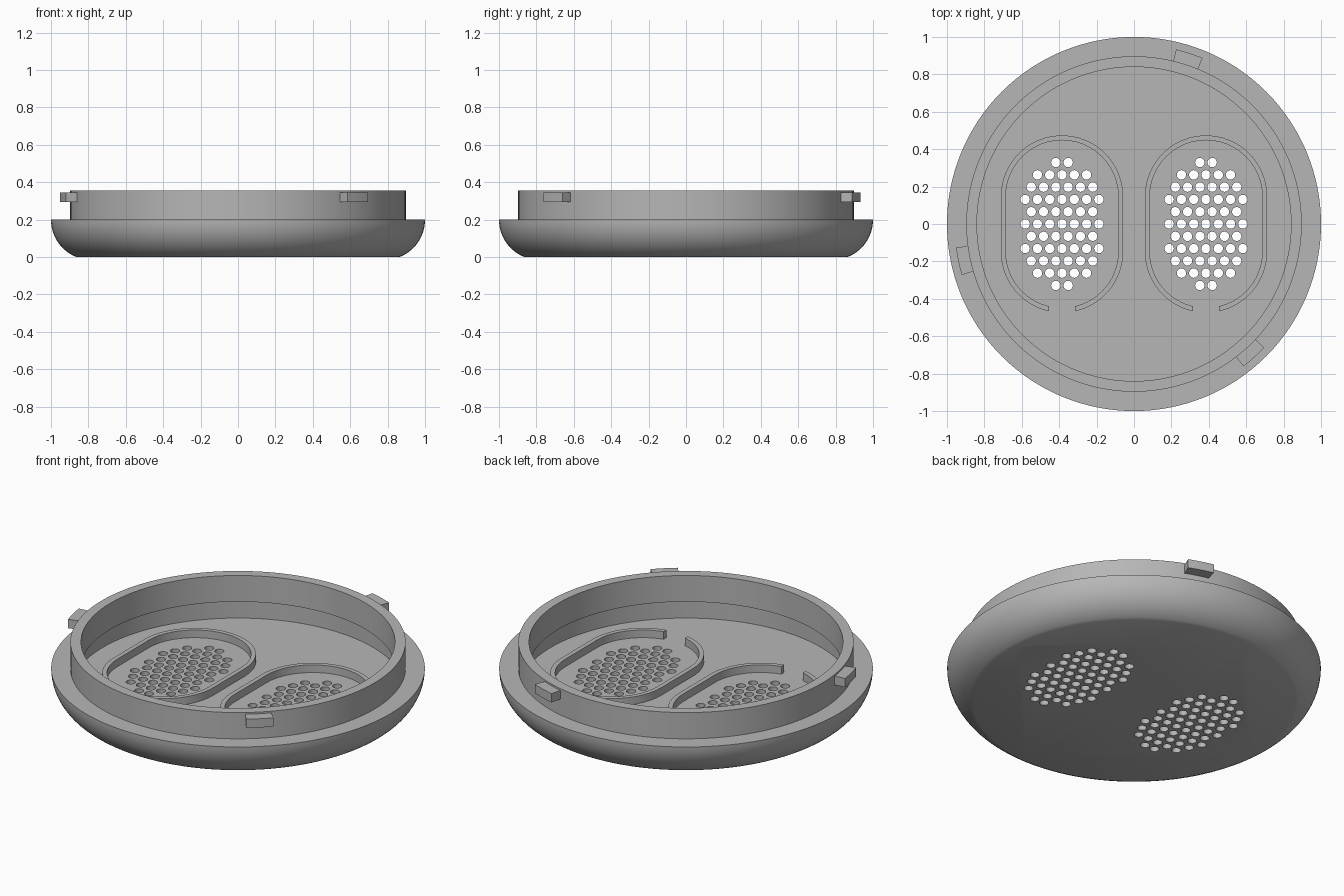
import bpy, bmesh, math

cube = bpy.data.objects.get("Cube")
if cube:
    bpy.data.objects.remove(cube, do_unlink=True)

FLOOR, SHOULDER, RIM = 0.08, 0.2, 0.355
GRILLE_X = 0.385

grey = bpy.data.materials.new("plain_grey")
grey.use_nodes = True
colour = (0.47, 0.47, 0.47, 1)
grey.diffuse_color = colour
grey.node_tree.nodes["Principled BSDF"].inputs["Base Color"].default_value = colour


def finish(name, bm):
    bmesh.ops.recalc_face_normals(bm, faces=bm.faces[:])
    mesh = bpy.data.meshes.new(name)
    bm.to_mesh(mesh)
    bm.free()
    mesh.materials.append(grey)
    obj = bpy.data.objects.new(name, mesh)
    bpy.context.collection.objects.link(obj)
    return obj


def activate(obj):
    bpy.ops.object.select_all(action='DESELECT')
    obj.select_set(True)
    bpy.context.view_layer.objects.active = obj


def smooth(obj):
    activate(obj)
    bpy.ops.object.shade_smooth_by_angle(angle=math.radians(30))


def lathe(name, profile, steps=128):
    """Spin an open profile; close both ends with flat discs."""
    bm = bmesh.new()
    turns = [2 * math.pi * i / steps for i in range(steps)]
    rings = [[bm.verts.new((r * math.cos(a), r * math.sin(a), z)) for a in turns]
             for r, z in profile]
    for low, high in zip(rings, rings[1:]):
        for i in range(steps):
            j = (i + 1) % steps
            bm.faces.new((low[i], low[j], high[j], high[i]))
    bm.faces.new(rings[0])
    bm.faces.new(rings[-1])
    return finish(name, bm)


def strip(name, outer, inner, z0, z1):
    """Solid wall between two matching paths."""
    bm = bmesh.new()
    loops = [[bm.verts.new((x, y, z)) for x, y in path]
             for path, z in ((outer, z0), (outer, z1), (inner, z1), (inner, z0))]
    for a, b in zip(loops, loops[1:] + loops[:1]):
        for i in range(len(outer) - 1):
            bm.faces.new((a[i], a[i + 1], b[i + 1], b[i]))
    for end in (0, -1):
        bm.faces.new([loop[end] for loop in loops])
    obj = finish(name, bm)
    smooth(obj)
    return obj


# Dish with rounded underside, flat shoulder and upright collar
ARC_X, ARC_R = 0.785, 0.215
start = -math.asin(SHOULDER / ARC_R)
profile = [(ARC_X + ARC_R * math.cos(start * (1 - i / 14)),
            SHOULDER + ARC_R * math.sin(start * (1 - i / 14))) for i in range(15)]
profile += [(0.897, SHOULDER), (0.897, RIM), (0.84, RIM), (0.84, SHOULDER),
            (0.89, SHOULDER), (0.89, FLOOR)]
dish = lathe("dish", profile)

# Two grilles of staggered round holes
PITCH = 0.0657
ROWS = (2, 5, 6, 7, 6, 7, 6, 7, 6, 5, 2)
bm = bmesh.new()
for side in (-1, 1):
    for row, count in enumerate(ROWS):
        for col in range(count):
            made = bmesh.ops.create_cone(bm, cap_ends=True, segments=20, radius1=0.025,
                                         radius2=0.025, depth=0.3)
            bmesh.ops.translate(bm, verts=made["verts"], vec=(
                side * GRILLE_X + (col - (count - 1) / 2) * PITCH, (5 - row) * PITCH, 0))
cutter = finish("hole_cutter", bm)
cutter.hide_render = True
cut = dish.modifiers.new("holes", 'BOOLEAN')
cut.operation = 'DIFFERENCE'
cut.solver = 'EXACT'
cut.object = cutter
activate(dish)
bpy.ops.object.modifier_apply(modifier=cut.name)
bpy.data.objects.remove(cutter, do_unlink=True)
smooth(dish)


# Raised oval ridges around the grilles, open at the front
def oval(cx, r, half_straight=0.147, half_gap=0.07, steps=24):
    gap = math.asin(half_gap / r)
    path = []
    for sy, a0, a1 in ((-1, gap - math.pi / 2, 0), (1, 0, math.pi),
                       (-1, math.pi, 1.5 * math.pi - gap)):
        for i in range(steps + 1):
            a = a0 + (a1 - a0) * i / steps
            path.append((cx + r * math.cos(a), sy * half_straight + r * math.sin(a)))
    return path


for side, word in ((-1, "right"), (1, "left")):
    cx = side * GRILLE_X
    strip(word + "_grille_ridge", oval(cx, 0.327), oval(cx, 0.301), FLOOR - 0.005, 0.125)


# Three locking tabs around the collar
def arc(r, middle, half=4.45, steps=6):
    angles = [math.radians(middle - half + 2 * half * i / steps) for i in range(steps + 1)]
    return [(r * math.cos(a), r * math.sin(a)) for a in angles]


for n in range(3):
    middle = 72 + 120 * n
    strip(f"locking_tab_{n + 1}", arc(0.96, middle), arc(0.89, middle), 0.293, 0.345)
